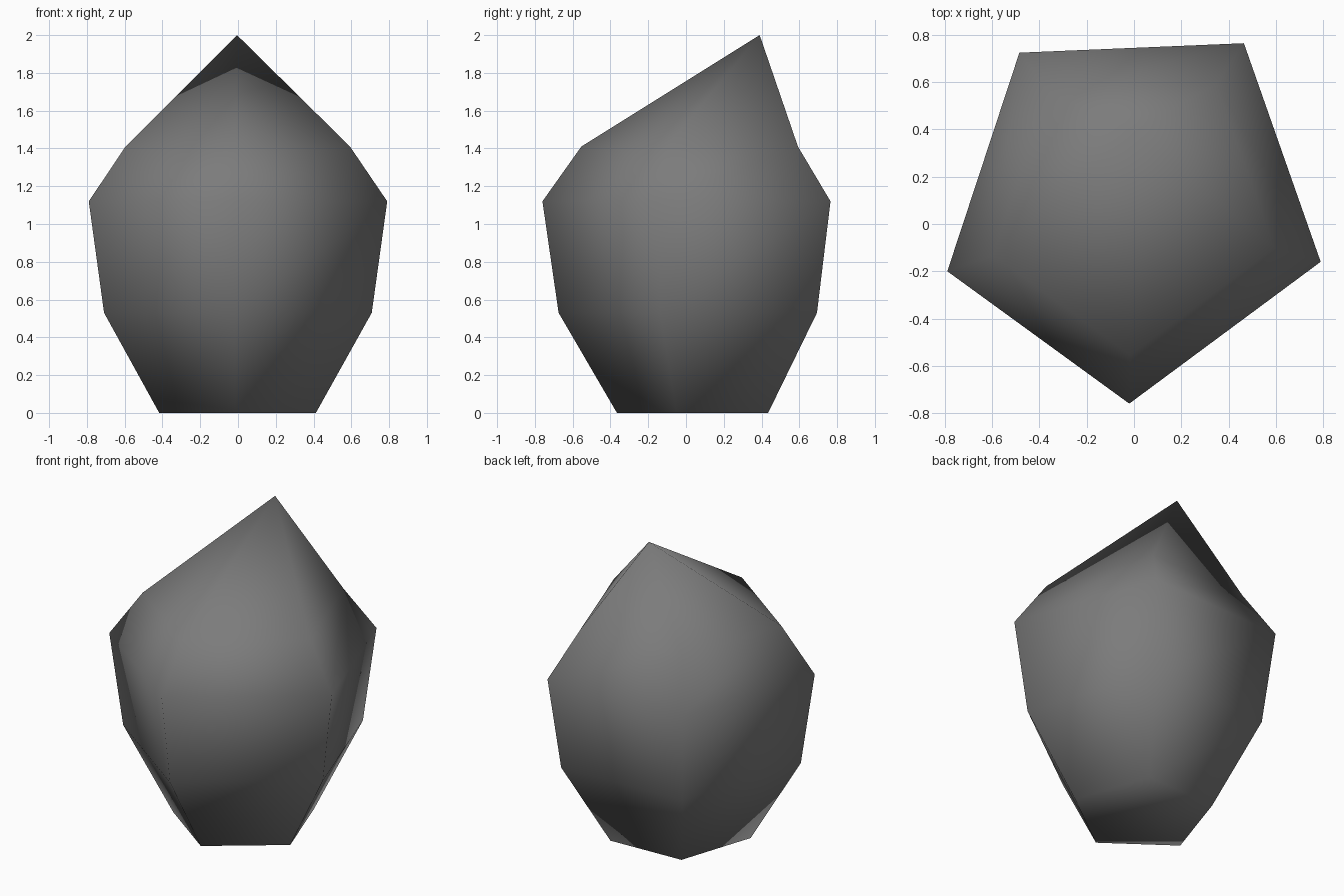
import bpy
import bmesh

cube = bpy.data.objects.get("Cube")
if cube:
    bpy.data.objects.remove(cube, do_unlink=True)

# Single dark grey material
grey = bpy.data.materials.new("stone grey")
grey.use_nodes = True
colour = (0.2, 0.2, 0.2, 1)
grey.diffuse_color = colour
grey.node_tree.nodes["Principled BSDF"].inputs["Base Color"].default_value = colour

# Slightly uneven five-sided outline at the widest level
outline = [(-0.79, -0.2), (-0.02, -0.76), (0.79, -0.16), (0.465, 0.765), (-0.485, 0.725)]
centre_x, centre_y = -0.005, 0.07
# Height and outline scale of each level
levels = [(0, 0.525), (0.53, 0.897), (1.12, 1), (1.41, 0.752)]
tip_point = (-0.005, 0.39, 2)

bm = bmesh.new()
rings = []
for z, scale in levels:
    rings.append([bm.verts.new((centre_x + (x - centre_x) * scale,
                                centre_y + (y - centre_y) * scale, z))
                  for x, y in outline])

# Side panels, leaning tip and closed base
tip = bm.verts.new(tip_point)
count = len(outline)
for i in range(count):
    j = (i + 1) % count
    for low, high in zip(rings, rings[1:]):
        bm.faces.new((low[i], low[j], high[j], high[i]))
    bm.faces.new((rings[-1][i], rings[-1][j], tip))
bm.faces.new(rings[0][::-1])
bmesh.ops.recalc_face_normals(bm, faces=bm.faces)

# The whole surface is smoothly shaded
for face in bm.faces:
    face.smooth = True
mesh = bpy.data.meshes.new("pointed_bud")
bm.to_mesh(mesh)
bm.free()
mesh.materials.append(grey)
bud = bpy.data.objects.new("pointed_bud", mesh)
bpy.context.collection.objects.link(bud)
